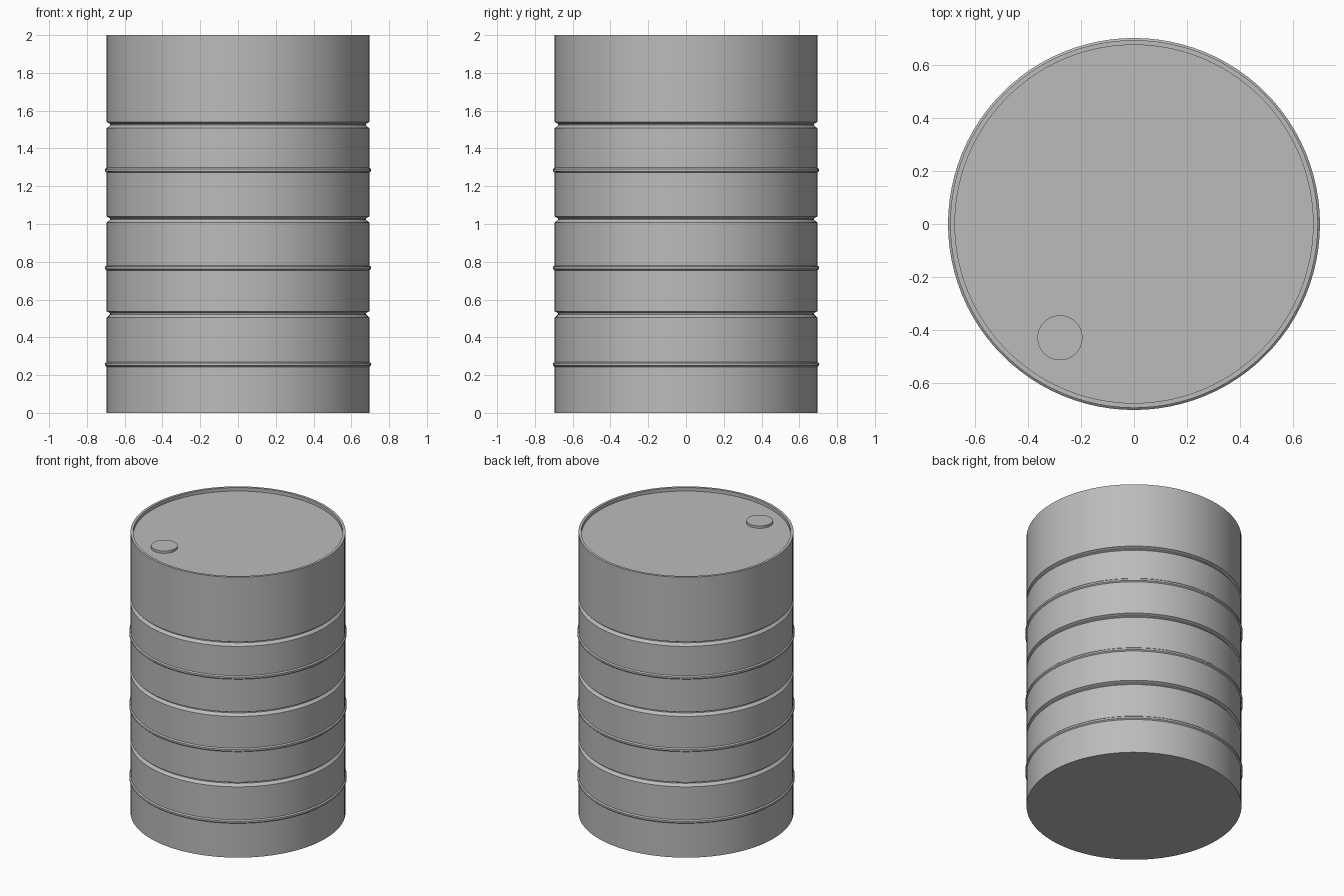
import bpy, bmesh, math

if "Cube" in bpy.data.objects:
    bpy.data.objects.remove(bpy.data.objects["Cube"])

SEGMENTS = 96
R = 0.695

steel = bpy.data.materials.new("grey steel")
steel.diffuse_color = (0.5, 0.5, 0.5, 1)
steel.use_nodes = True
steel.node_tree.nodes["Principled BSDF"].inputs["Base Color"].default_value = steel.diffuse_color


def lathe(name, profile, location=(0, 0, 0)):
    """Spin a bottom-to-top (radius, height) profile that starts and ends on the axis."""
    bm = bmesh.new()
    rings = []
    for r, z in profile:
        if r == 0:
            rings.append([bm.verts.new((0, 0, z))] * SEGMENTS)
        else:
            angles = [2 * math.pi * i / SEGMENTS for i in range(SEGMENTS)]
            rings.append([bm.verts.new((r * math.cos(a), r * math.sin(a), z)) for a in angles])
    for low, high in zip(rings, rings[1:]):
        for i in range(SEGMENTS):
            j = (i + 1) % SEGMENTS
            corners = dict.fromkeys((low[i], low[j], high[j], high[i]))
            bm.faces.new(list(corners))
    mesh = bpy.data.meshes.new(name)
    bm.to_mesh(mesh)
    bm.free()
    mesh.materials.append(steel)
    obj = bpy.data.objects.new(name, mesh)
    obj.location = location
    bpy.context.collection.objects.link(obj)
    bpy.context.view_layer.objects.active = obj
    obj.select_set(True)
    bpy.ops.object.shade_smooth_by_angle(angle=math.radians(25))
    obj.select_set(False)


# Drum wall: alternating raised hoops and pressed grooves
profile = [(0, 0), (R, 0)]
for hoop, groove in ((0.257, 0.525), (0.768, 1.027), (1.285, 1.527)):
    profile += [(R, hoop - 0.013), (R + 0.008, hoop - 0.006),
                (R + 0.008, hoop + 0.006), (R, hoop + 0.013)]
    profile += [(R, groove - 0.02), (R - 0.018, groove - 0.003),
                (R - 0.018, groove + 0.003), (R, groove + 0.012)]
# Rim and recessed lid
profile += [(R, 2), (0.677, 2), (0.677, 1.975), (0, 1.975)]
lathe("drum_body", profile)

# Filler cap on the lid
lathe("filler_cap", [(0, 0), (0.085, 0), (0.085, 0.017), (0, 0.017)], (-0.28, -0.43, 1.975))
